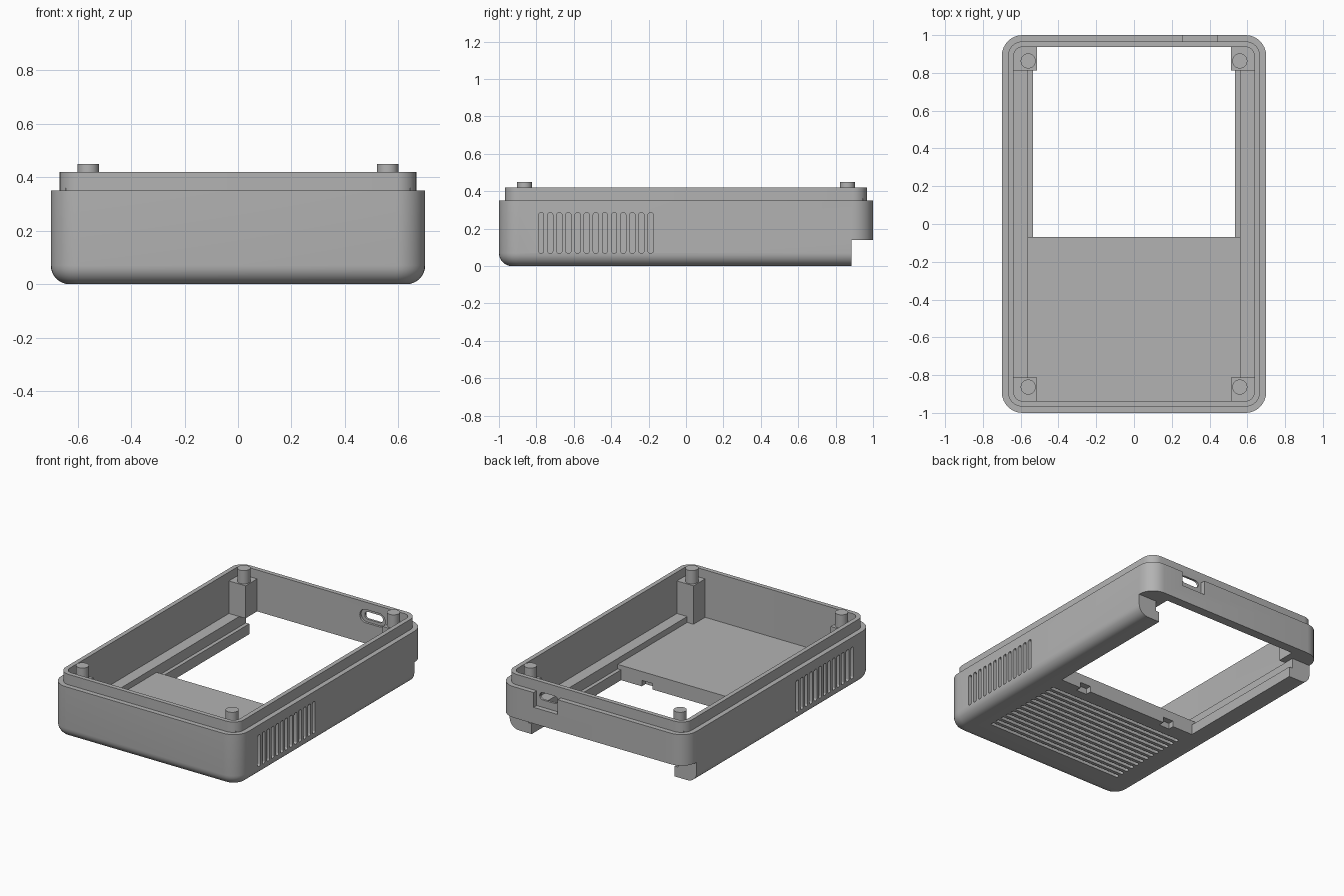
import bpy, bmesh, math
from mathutils import Matrix, Vector

if "Cube" in bpy.data.objects:
    bpy.data.objects.remove(bpy.data.objects["Cube"])

grey = bpy.data.materials.new("plain grey")
grey.use_nodes = True
grey.diffuse_color = (0.45, 0.45, 0.45, 1)
grey.node_tree.nodes["Principled BSDF"].inputs["Base Color"].default_value = (0.45, 0.45, 0.45, 1)


def outline(hx, hy, r, n=8):
    """Rounded rectangle, counter-clockwise."""
    pts = []
    for q, (sx, sy) in enumerate([(1, 1), (-1, 1), (-1, -1), (1, -1)]):
        for i in range(n + 1):
            a = (q + i / n) * math.pi / 2
            pts.append((sx * (hx - r) + r * math.cos(a), sy * (hy - r) + r * math.sin(a)))
    return pts


def loft(bm, rings, matrix=Matrix()):
    """Skin a stack of (outline, z) rings and cap both ends."""
    loops = [[bm.verts.new(matrix @ Vector((x, y, z))) for x, y in pts] for pts, z in rings]
    count = len(loops[0])
    for a, b in zip(loops, loops[1:]):
        for i in range(count):
            j = (i + 1) % count
            bm.faces.new((a[i], a[j], b[j], b[i]))
    bm.faces.new(loops[0][::-1])
    bm.faces.new(loops[-1])


def box(bm, x0, x1, y0, y1, z0, z1):
    size = Matrix.Diagonal((x1 - x0, y1 - y0, z1 - z0, 1))
    mid = Matrix.Translation(((x0 + x1) / 2, (y0 + y1) / 2, (z0 + z1) / 2))
    bmesh.ops.create_cube(bm, size=1, matrix=mid @ size)


def slot(bm, centre, hx, hy, r, depth, turn=Matrix()):
    pts = outline(hx, hy, r, 6)
    loft(bm, [(pts, -depth), (pts, depth)], Matrix.Translation(centre) @ turn)


def finish(bm, name):
    bmesh.ops.recalc_face_normals(bm, faces=bm.faces)
    mesh = bpy.data.meshes.new(name)
    bm.to_mesh(mesh)
    bm.free()
    ob = bpy.data.objects.new(name, mesh)
    mesh.materials.append(grey)
    bpy.context.collection.objects.link(ob)
    return ob


def select(ob):
    bpy.ops.object.select_all(action='DESELECT')
    ob.select_set(True)
    bpy.context.view_layer.objects.active = ob


def cut(target, bm):
    cutter = finish(bm, "cutter")
    mod = target.modifiers.new("cut", 'BOOLEAN')
    mod.operation, mod.solver, mod.object = 'DIFFERENCE', 'EXACT', cutter
    select(target)
    bpy.ops.object.modifier_apply(modifier=mod.name)
    bpy.data.objects.remove(cutter)


# Tray: rounded bottom edge, stepped lip, hollow inside
FILLET = 0.07
profile = []
for i in range(9):
    a = i / 8 * math.pi / 2
    profile.append((FILLET * (1 - math.sin(a)), FILLET * (1 - math.cos(a))))
profile += [(0, 0.35), (0.033, 0.35), (0.033, 0.42), (0.063, 0.42), (0.063, 0.1)]
bm = bmesh.new()
loft(bm, [(outline(0.7 - d, 1 - d, 0.11 - d), z) for d, z in profile])
shell = finish(bm, "shell")

# Open compartment in the floor, with a low flange along both sides
bm = bmesh.new()
box(bm, -0.535, 0.535, -0.07, 0.937, -0.1, 0.2)
cut(shell, bm)
bm = bmesh.new()
box(bm, -0.56, 0.56, -0.07, 0.93, 0.07, 0.2)
cut(shell, bm)

# Gap under the back wall
bm = bmesh.new()
box(bm, -0.8, 0.8, 0.885, 1.1, -0.1, 0.14)
cut(shell, bm)

# Blind side vents, underside grooves and door catches
bm = bmesh.new()
for i in range(13):
    y = -0.775 + i * 0.0488
    slot(bm, (0, y, 0), 0.52, 0.013, 0.012, 0.05)
    for side in (-1, 1):
        slot(bm, (side * 0.7, y, 0.177), 0.107, 0.014, 0.01, 0.03, Matrix.Rotation(math.pi / 2, 4, 'Y'))
for side in (-1, 1):
    x = side * 0.34
    box(bm, x - 0.04, x + 0.04, -0.11, 0, -0.05, 0.04)
cut(shell, bm)

# Connector port: outer pocket, inner pocket, through slot
upright = Matrix.Rotation(math.pi / 2, 4, 'X')
bm = bmesh.new()
box(bm, 0.26, 0.44, 0.967, 1.1, 0.25, 0.36)
cut(shell, bm)
bm = bmesh.new()
slot(bm, (0.35, 0.93, 0.325), 0.095, 0.045, 0.044, 0.022, upright)
cut(shell, bm)
bm = bmesh.new()
slot(bm, (0.35, 0.95, 0.325), 0.068, 0.025, 0.024, 0.1, upright)
cut(shell, bm)
select(shell)
bpy.ops.object.shade_smooth_by_angle(angle=math.radians(30))

# Side rails, corner posts and locating pegs
for side, label in ((1, "left"), (-1, "right")):
    bm = bmesh.new()
    x0, x1 = sorted((side * 0.56, side * 0.65))
    box(bm, x0, x1, -0.935, 0.885, 0.05, 0.14)
    finish(bm, label + "_rail")
    for end, where in ((-1, "front"), (1, "back")):
        bm = bmesh.new()
        x0, x1 = sorted((side * 0.513, side * 0.645))
        y0, y1 = sorted((end * 0.813, end * 0.945))
        box(bm, x0, x1, y0, y1, 0.14 if end > 0 else 0.09, 0.36)
        finish(bm, f"{where}_{label}_post")
        bm = bmesh.new()
        bmesh.ops.create_cone(bm, cap_ends=True, segments=32, radius1=0.04, radius2=0.04, depth=0.1,
                              matrix=Matrix.Translation((side * 0.56, end * 0.863, 0.4)))
        peg = finish(bm, f"{where}_{label}_peg")
        select(peg)
        bpy.ops.object.shade_smooth_by_angle(angle=math.radians(30))
